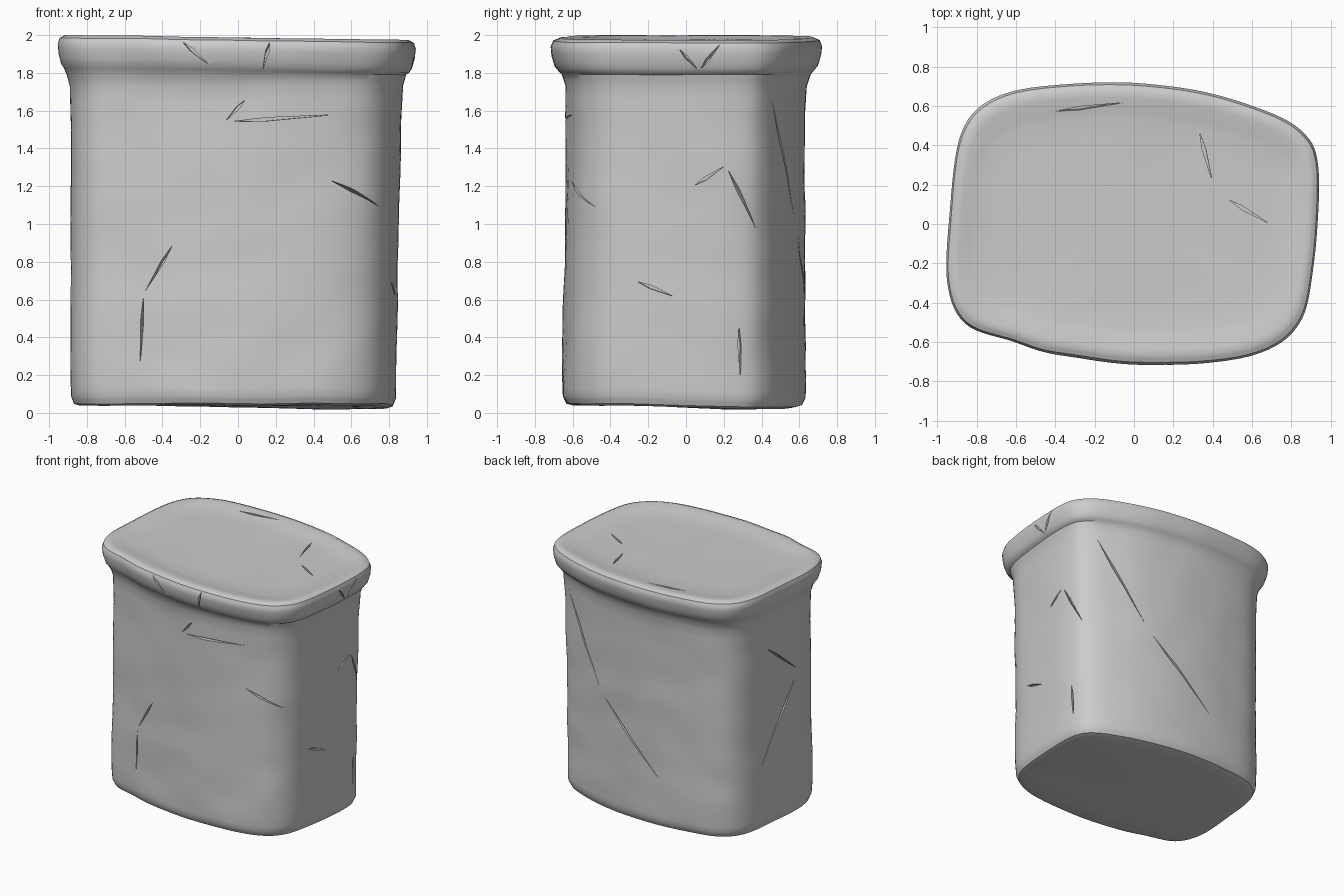
import bpy, bmesh
from mathutils import Vector, noise
from mathutils.bvhtree import BVHTree

if "Cube" in bpy.data.objects:
    bpy.data.objects.remove(bpy.data.objects["Cube"])

SEG = 7
# Plan outline of the canister (counter-clockwise)
OUTLINE = [(.945, .28), (.86, .48), (.6, .61), (.3, .69), (-.05, .725), (-.37, .715),
           (-.7, .65), (-.87, .47), (-.925, .1), (-.945, -.28), (-.85, -.51),
           (-.6, -.6), (-.35, -.67), (.1, -.72), (.6, -.675), (.84, -.52), (.92, -.2)]
# Side profile: height, growth beyond the tapered body
PROFILE = [(.04, -.3), (.04, -.06), (.05, -.02), (.09, 0), (.17, .003), (.8, -.003), (1.5, -.002),
           (1.73, .005), (1.79, .025), (1.835, .063), (1.89, .081), (1.94, .087),
           (1.972, .075), (1.987, .04), (1.98, -.02), (1.966, -.1), (1.962, -.35)]


def spline(pts, n):
    """Closed Catmull-Rom resampling."""
    pts = [Vector(p) for p in pts]
    out = []
    for i in range(len(pts)):
        a, b, c, d = (pts[(i + j) % len(pts)] for j in (-1, 0, 1, 2))
        for s in range(n):
            t = s / n
            out.append(.5 * (2 * b + (c - a) * t + (2 * a - 5 * b + 4 * c - d) * t * t
                             + (3 * b - a - 3 * c + d) * t ** 3))
    return out


def new_object(name, bm):
    bmesh.ops.recalc_face_normals(bm, faces=bm.faces)
    me = bpy.data.meshes.new(name)
    bm.to_mesh(me)
    ob = bpy.data.objects.new(name, me)
    bpy.context.collection.objects.link(ob)
    return ob


# Canister: plan outline lofted along the profile, with a hand-worn wobble
plan = spline(OUTLINE, SEG)
n = len(plan)
rows = []
for a, b in zip(PROFILE, PROFILE[1:]):
    steps = max(2, int((b[0] - a[0]) / .06))
    rows += [Vector(a).lerp(Vector(b), i / steps) for i in range(steps)]
rows.append(Vector(PROFILE[-1]))

bm = bmesh.new()
rings = []
for z, g in rows:
    x0, x1 = -.885 - .8 * g, .832 + .02 * z + .8 * g
    y0, y1 = -.66 + .014 * z - g, .63 + g
    ring = []
    for p in plan:
        u, v = p.x / .947, p.y / .723
        x, y = (x0 + x1 + u * (x1 - x0)) / 2, (y0 + y1 + v * (y1 - y0)) / 2
        w = noise.noise(Vector((x * 3, y * 3, z * 4.5))) * .012
        tilt = -.013 * u if z > 1.8 else (-.018 * max(0, u + v - .4) if z < .15 else 0)
        ring.append(bm.verts.new((x * (1 + w * .5), y * (1 + w), z + tilt + w * .3)))
    rings.append(ring)
for lo, hi in zip(rings, rings[1:]):
    for i in range(n):
        bm.faces.new((lo[i], lo[(i + 1) % n], hi[(i + 1) % n], hi[i]))
for ring in (rings[0], rings[-1]):
    c = bm.verts.new(sum((v.co for v in ring), Vector()) / n)
    for i in range(n):
        bm.faces.new((ring[i], ring[(i + 1) % n], c))
body = new_object("cracked_canister", bm)
bm.normal_update()
tree = BVHTree.FromBMesh(bm)

# Cracks: chains of slivers as drawn in each view, carved into the surface
VIEWS = {"front": lambda a, b: ((a, -3, b), (0, 1, 0)), "back": lambda a, b: ((a, 3, b), (0, -1, 0)),
         "right": lambda a, b: ((3, a, b), (-1, 0, 0)), "left": lambda a, b: ((-3, a, b), (1, 0, 0)),
         "top": lambda a, b: ((a, b, 5), (0, 0, -1))}
CRACKS = {"front": [[(.04, 1.66), (-.07, 1.54), (.53, 1.58)], [(.17, 1.97), (.13, 1.81)],
                    [(-.3, 1.97), (-.15, 1.84)], [(-.34, .9), (-.5, .63), (-.52, .24)],
                    [(.47, 1.24), (.76, 1.08)]],
          "right": [[(-.04, 1.93), (.07, 1.81), (.19, 1.96)], [(.04, 1.2), (.21, 1.31), (.38, .95)],
                    [(-.27, .7), (-.05, .61)], [(.28, .48), (.29, .16)]],
          "top": [[(.33, .48), (.4, .21)], [(.47, .13), (.69, 0)], [(-.42, .57), (-.03, .62)]],
          "back": [[(.76, 1.7), (.35, .97), (-.25, .38)]],
          "left": [[(.2, 1.5), (-.17, 1.2), (.28, .5)]]}

cut = bmesh.new()
for view, a, b in [(v, a, b) for v, paths in CRACKS.items() for path in paths
                   for a, b in zip(path, path[1:])]:
    (p, np), (q, nq) = [tree.ray_cast(*map(Vector, VIEWS[view](*e)))[:2] for e in (a, b)]
    if p is None or q is None:
        continue
    p, q = p.lerp(q, .06), p.lerp(q, .94)
    nor = (np + nq).normalized()
    side = nor.cross(q - p).normalized() * .009
    mid = p.lerp(q, .35)
    base = [p, mid + side, q, mid - side]
    lo = [cut.verts.new(v - nor * .04) for v in base]
    hi = [cut.verts.new(v + nor * .05) for v in base]
    cut.faces.new(lo[::-1])
    cut.faces.new(hi)
    for i in range(4):
        j = (i + 1) % 4
        cut.faces.new((lo[i], lo[j], hi[j], hi[i]))
cutter = new_object("crack_cutter", cut)
cutter.hide_render = True

mod = body.modifiers.new("cracks", 'BOOLEAN')
mod.operation, mod.solver, mod.object = 'DIFFERENCE', 'EXACT', cutter
bpy.context.view_layer.objects.active = body
body.select_set(True)
cutter.select_set(False)
bpy.ops.object.modifier_apply(modifier=mod.name)
bpy.data.objects.remove(cutter)
bpy.ops.object.shade_smooth_by_angle(angle=.7)
